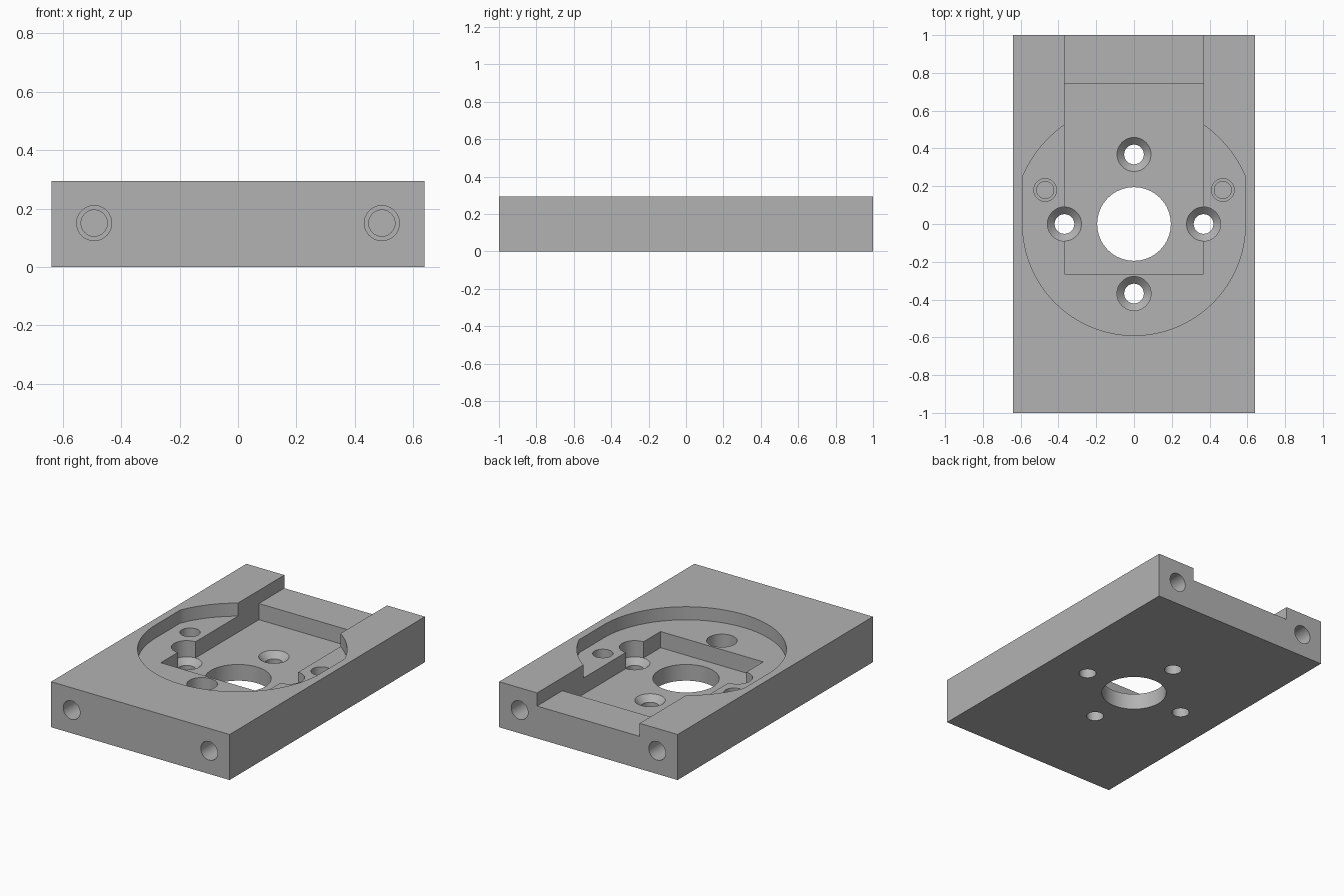
import bpy, bmesh, math
from mathutils import Matrix, Vector

if "Cube" in bpy.data.objects:
    bpy.data.objects.remove(bpy.data.objects["Cube"])

WIDTH, LENGTH, HEIGHT = 1.28, 2.0, 0.295
SHELF_Z, FLOOR_Z = 0.21, 0.105      # round recess floor, deep pocket floor
CHANNEL = 0.368                     # half width of channel, also bolt circle radius

grey = bpy.data.materials.new("machined_grey")
grey.use_nodes = True
grey.diffuse_color = (0.45, 0.45, 0.45, 1)
grey.node_tree.nodes["Principled BSDF"].inputs["Base Color"].default_value = (0.45, 0.45, 0.45, 1)


def make_object(name, bm):
    bmesh.ops.recalc_face_normals(bm, faces=bm.faces)
    mesh = bpy.data.meshes.new(name)
    bm.to_mesh(mesh)
    bm.free()
    mesh.materials.append(grey)
    obj = bpy.data.objects.new(name, mesh)
    bpy.context.collection.objects.link(obj)
    return obj


def prism(name, outline, z0, z1):
    bm = bmesh.new()
    face = bm.faces.new([bm.verts.new((x, y, z0)) for x, y in outline])
    new = bmesh.ops.extrude_face_region(bm, geom=[face])["geom"]
    bmesh.ops.translate(bm, vec=(0, 0, z1 - z0),
                        verts=[v for v in new if isinstance(v, bmesh.types.BMVert)])
    return make_object(name, bm)


def box(name, x, y0, y1, z0, z1):
    return prism(name, [(-x, y0), (x, y0), (x, y1), (-x, y1)], z0, z1)


def turned(name, profile, matrix, sides=48):
    """Solid of revolution about local z from (radius, height) pairs."""
    bm = bmesh.new()
    rings = [[bm.verts.new((r * math.cos(k * math.tau / sides),
                            r * math.sin(k * math.tau / sides), z))
              for k in range(sides)] for r, z in profile]
    for a, b in zip(rings, rings[1:]):
        for k in range(sides):
            n = (k + 1) % sides
            bm.faces.new((a[k], a[n], b[n], b[k]))
    bm.faces.new(rings[0])
    bm.faces.new(rings[-1])
    bm.transform(matrix)
    return make_object(name, bm)


def arc(radius, start, end, steps):
    angles = [start + (end - start) * i / steps for i in range(steps + 1)]
    return [(radius * math.cos(a), radius * math.sin(a)) for a in angles]


def cut(target, cutter):
    mod = target.modifiers.new("cut", "BOOLEAN")
    mod.operation = "DIFFERENCE"
    mod.solver = "EXACT"
    mod.object = cutter
    bpy.ops.object.select_all(action="DESELECT")
    target.select_set(True)
    bpy.context.view_layer.objects.active = target
    bpy.ops.object.modifier_apply(modifier=mod.name)
    bpy.data.objects.remove(cutter)


plate = box("mounting_plate", WIDTH / 2, -LENGTH / 2, LENGTH / 2, 0, HEIGHT)

# Round recess with flattened flanks, running into the channel at the back
big = 0.641
flank = arc(big, math.acos(0.59 / big), math.acos(CHANNEL / big), 12)
right = flank + [(CHANNEL, 1.1)]
left = [(-x, y) for x, y in reversed(right)]
recess = arc(0.59, math.pi, math.tau, 64) + right + left
cut(plate, prism("recess_cutter", recess, SHELF_Z, 0.4))

# Deep rectangular pocket
cut(plate, box("pocket_cutter", CHANNEL, -0.265, 0.74, FLOOR_Z, 0.4))

# Central bore
cut(plate, turned("bore_cutter", [(0.195, -0.1), (0.195, 0.4)], Matrix(), 64))

# Four countersunk screw holes
for x, y in ((CHANNEL, 0), (-CHANNEL, 0), (0, CHANNEL), (0, -CHANNEL)):
    screw = [(0.052, -0.1), (0.052, FLOOR_Z - 0.038), (0.09, FLOOR_Z), (0.09, 0.25)]
    cut(plate, turned("screw_cutter", screw, Matrix.Translation((x, y, 0))))

# Blind stepped holes: two in the recess floor, two in each end face
def stepped(deep, step):
    return [(0.045, -deep), (0.045, -step), (0.06, -step), (0.06, 0.04)]

for side in (-1, 1):
    cut(plate, turned("dowel_cutter", stepped(0.15, 0.12),
                      Matrix.Translation((side * 0.47, 0.18, SHELF_Z))))
    for end in (-1, 1):
        place = Matrix.Translation((side * 0.493, end * LENGTH / 2, 0.15))
        turn = Matrix.Rotation(-end * math.pi / 2, 4, "X")
        cut(plate, turned("end_hole_cutter", stepped(0.36, 0.3), place @ turn))

bpy.ops.object.select_all(action="DESELECT")
plate.select_set(True)
bpy.context.view_layer.objects.active = plate
bpy.ops.object.shade_smooth_by_angle(angle=math.radians(30))
